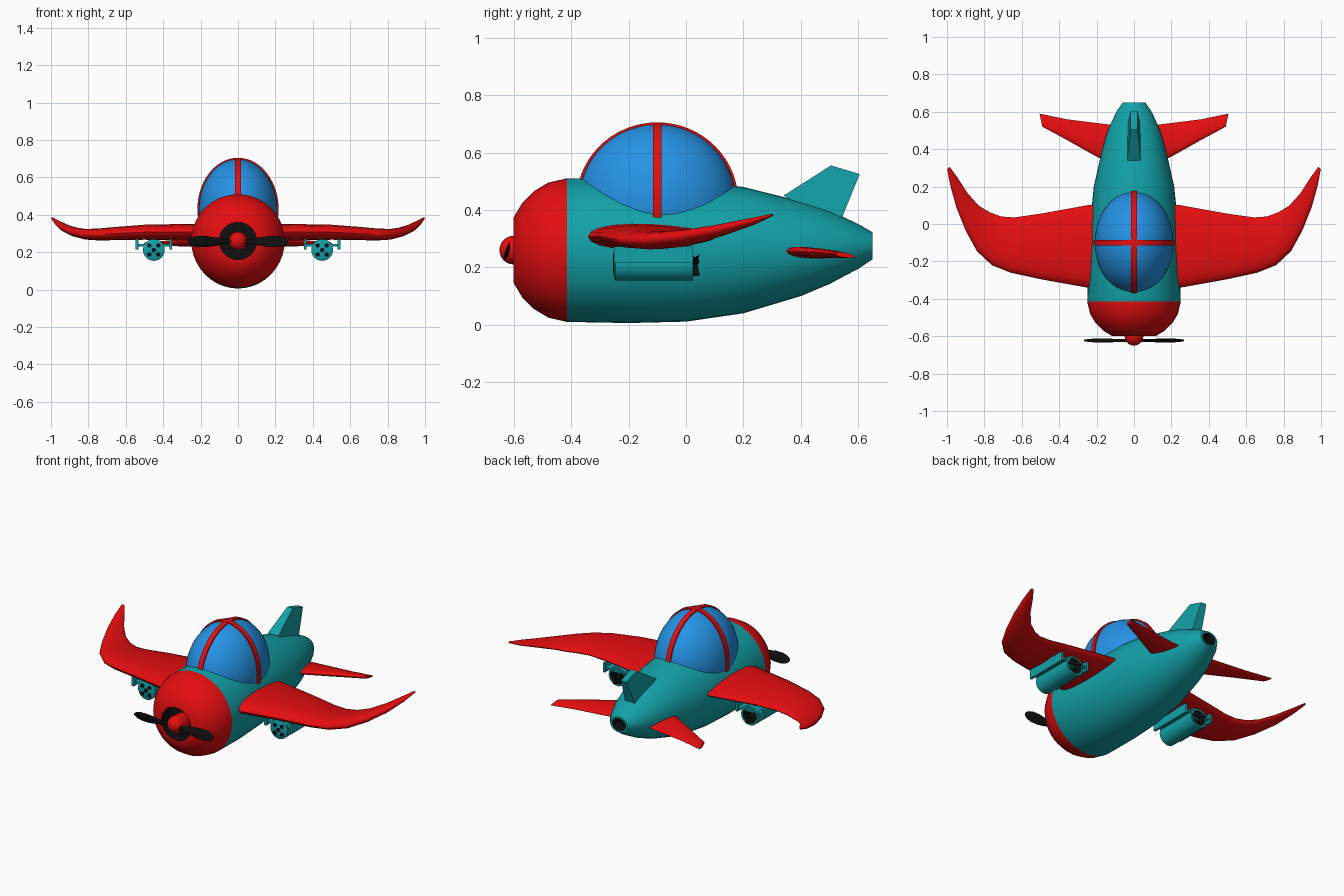
import bpy, bmesh, math
from mathutils import Vector, Matrix

if "Cube" in bpy.data.objects:
    bpy.data.objects.remove(bpy.data.objects["Cube"])


def material(name, rgb):
    m = bpy.data.materials.new(name)
    m.diffuse_color = (*rgb, 1)
    m.use_nodes = True
    m.node_tree.nodes["Principled BSDF"].inputs["Base Color"].default_value = m.diffuse_color
    return m


RED = material("red", (0.78, 0.004, 0.005))
TEAL = material("teal", (0.006, 0.36, 0.39))
BLUE = material("canopy blue", (0.018, 0.29, 0.78))
BLACK = material("black", (0.005, 0.005, 0.005))


def finish(name, bm, mats, angle=35):
    bmesh.ops.recalc_face_normals(bm, faces=bm.faces[:])
    me = bpy.data.meshes.new(name)
    bm.to_mesh(me)
    bm.free()
    for m in mats:
        me.materials.append(m)
    ob = bpy.data.objects.new(name, me)
    bpy.context.collection.objects.link(ob)
    bpy.ops.object.select_all(action='DESELECT')
    ob.select_set(True)
    bpy.context.view_layer.objects.active = ob
    bpy.ops.object.shade_smooth_by_angle(angle=math.radians(angle))
    return ob


def skin(bm, loops, band_mats=None):
    """Bridge closed point loops in order and cap both ends."""
    rows = [[bm.verts.new(p) for p in loop] for loop in loops]
    n = len(rows[0])
    band_mats = band_mats or [0] * (len(rows) - 1)
    for a, b, mi in zip(rows, rows[1:], band_mats):
        for i in range(n):
            j = (i + 1) % n
            bm.faces.new((a[i], a[j], b[j], b[i])).material_index = mi
    bm.faces.new(rows[0]).material_index = band_mats[0]
    bm.faces.new(rows[-1]).material_index = band_mats[-1]


def body(name, rings, mats, band_mats=None, n=40, x0=0, angle=35):
    """Rings are (y, half width, half height, centre z)."""
    bm = bmesh.new()
    skin(bm, [[(x0 + w * math.cos(2 * math.pi * i / n), y, z + h * math.sin(2 * math.pi * i / n))
               for i in range(n)] for y, w, h, z in rings], band_mats)
    return finish(name, bm, mats, angle)


def foil(name, sections, mat, up=(0, 0, 1), n=8, mirror=1, turn=None):
    """Loft airfoil sections given as (leading point, trailing point, half thickness)."""
    up, loops = Vector(up), []
    for le, te, t in sections:
        le, te = Vector(le), Vector(te)
        loop = []
        for i in range(2 * n):
            a = math.pi * i / n
            u = (1 - math.cos(a)) / 2
            loop.append(le.lerp(te, u) + up * t * math.sin(a) * (1.2 - 0.5 * u))
        loops.append([Vector((p.x * mirror, p.y, p.z)) for p in loop])
    bm = bmesh.new()
    skin(bm, loops)
    if turn:
        bm.transform(turn)
    return finish(name, bm, [mat], 50)


def box(name, x, y, z, mat):
    bm = bmesh.new()
    skin(bm, [[(x[0], v, z[0]), (x[1], v, z[0]), (x[1], v, z[1]), (x[0], v, z[1])] for v in y])
    return finish(name, bm, [mat])


# Fuselage with red cowl, dark nose intake and dark tail pipe
body("fuselage", [
    (-0.53, 0.10, 0.10, 0.26), (-0.60, 0.10, 0.10, 0.26), (-0.60, 0.115, 0.115, 0.26),
    (-0.57, 0.165, 0.165, 0.26), (-0.53, 0.205, 0.205, 0.26), (-0.48, 0.235, 0.235, 0.26),
    (-0.415, 0.25, 0.25, 0.26), (-0.2, 0.247, 0.251, 0.257), (0.0, 0.235, 0.246, 0.257),
    (0.2, 0.215, 0.22, 0.26), (0.4, 0.17, 0.165, 0.265), (0.5, 0.14, 0.128, 0.27),
    (0.6, 0.095, 0.078, 0.273), (0.65, 0.06, 0.047, 0.275), (0.65, 0.045, 0.037, 0.275),
    (0.58, 0.045, 0.037, 0.275)],
    [RED, TEAL, BLACK], [2, 0, 0, 0, 0, 0] + [1] * 8 + [2])

# Canopy glass
bm = bmesh.new()
bmesh.ops.create_uvsphere(bm, u_segments=40, v_segments=24, radius=1,
                          matrix=Matrix.Translation((0, -0.1, 0.43)) @ Matrix.Diagonal((0.21, 0.275, 0.268, 1)))
bmesh.ops.delete(bm, geom=[v for v in bm.verts if v.co.z < 0.32], context='VERTS')
finish("canopy", bm, [BLUE])

# Canopy frame: one lengthwise and one crosswise band
for name, radius, along_y in (("canopy_band_long", 0.275, True), ("canopy_band_cross", 0.21, False)):
    loops = []
    for i in range(37):
        a = math.radians(-15 + 210 * i / 36)
        loop = []
        for grow, side in ((-0.01, -0.015), (0.007, -0.015), (0.007, 0.015), (-0.01, 0.015)):
            r, z = (radius + grow) * math.cos(a), 0.43 + (0.268 + grow) * math.sin(a)
            loop.append((side, -0.1 + r, z) if along_y else (r, -0.1 + side, z))
        loops.append(loop)
    bm = bmesh.new()
    skin(bm, loops)
    finish(name, bm, [RED])

# Tail fin: tapered slab
bm = bmesh.new()
skin(bm, [[(-0.036, 0.34, 0.45), (0.036, 0.34, 0.45), (0.036, 0.53, 0.34), (-0.036, 0.53, 0.34)],
          [(-0.018, 0.505, 0.555), (0.018, 0.505, 0.555), (0.018, 0.605, 0.525), (-0.018, 0.605, 0.525)]])
finish("tail_fin", bm, [TEAL])

# Spinner and two propeller blades
body("spinner", [(-0.53, 0.045, 0.045, 0.26)] +
     [(-0.60 - 0.05 * math.sin(a), 0.05 * math.cos(a), 0.05 * math.cos(a), 0.26)
      for a in [math.radians(d) for d in (0, 15, 30, 45, 60, 75, 88)]], [RED], n=24)
blade = [(0.03, 0.012, 0.008), (0.08, 0.013, 0.008), (0.12, 0.022, 0.008), (0.17, 0.03, 0.007),
         (0.22, 0.03, 0.006), (0.25, 0.022, 0.005), (0.268, 0.008, 0.003)]
for name, ang in (("propeller_blade_right", 0), ("propeller_blade_left", math.pi)):
    foil(name, [((x, -0.008 * w / 0.03, -w), (x, 0.008 * w / 0.03, w), t) for x, w, t in blade], BLACK,
         up=(0, -1, 0), turn=Matrix.Translation((0, -0.622, 0.257)) @ Matrix.Rotation(ang, 4, 'Y'))

# Main wing stations: leading x, y, trailing x, y, centre z, half thickness
wing = [(0.10, -0.36, 0.10, 0.12, 0.307, 0.046), (0.25, -0.34, 0.25, 0.10, 0.307, 0.046),
        (0.50, -0.295, 0.50, 0.055, 0.307, 0.041), (0.66, -0.26, 0.64, 0.035, 0.300, 0.036),
        (0.76, -0.22, 0.71, 0.040, 0.295, 0.033), (0.84, -0.145, 0.77, 0.062, 0.296, 0.029),
        (0.90, -0.035, 0.83, 0.098, 0.308, 0.025), (0.95, 0.09, 0.89, 0.165, 0.330, 0.020),
        (0.982, 0.205, 0.945, 0.25, 0.358, 0.013), (0.999, 0.295, 0.985, 0.305, 0.382, 0.004)]
# Tailplane: leading point, trailing point, half thickness
tail = [((0.08, 0.30, 0.258), (0.08, 0.525, 0.243), 0.02), ((0.20, 0.36, 0.257), (0.20, 0.54, 0.242), 0.019),
        ((0.36, 0.45, 0.253), (0.36, 0.56, 0.24), 0.015), ((0.49, 0.52, 0.248), (0.505, 0.59, 0.237), 0.009)]

for side, s in (("right", 1), ("left", -1)):
    foil("wing_" + side, [((a, b, z), (c, d, z), t) for a, b, c, d, z, t in wing], RED, n=10, mirror=s)
    foil("tailplane_" + side, tail, RED, mirror=s)
    # Under-wing pod with hollow dark rear
    x = 0.45 * s
    body("pod_" + side, [(-0.25, 0.05, 0.05, 0.212), (-0.245, 0.058, 0.058, 0.212), (0.025, 0.058, 0.058, 0.212),
                         (0.025, 0.046, 0.046, 0.212), (-0.03, 0.046, 0.046, 0.212)],
         [TEAL, BLACK], [0, 0, 0, 1], n=24, x0=x)
    # Dark muzzle holes on the pod face
    for k in range(5):
        a = math.radians(45 + 90 * k)
        r = 0.034 if k < 4 else 0
        hx, hz = x + r * math.cos(a), 0.212 + r * math.sin(a)
        body(f"pod_hole_{k + 1}_{side}", [(-0.255, 0.012, 0.012, hz), (-0.249, 0.012, 0.012, hz)],
             [BLACK], n=10, x0=hx)
    # Rear fan
    for k in range(3):
        turn = Matrix.Translation((x, 0.03, 0.212)) @ Matrix.Rotation(math.radians(90 + 120 * k), 4, 'Y')
        foil(f"pod_fan_{k + 1}_{side}", [((0, -0.01, -0.006), (0, 0.01, 0.006), 0.003),
                                         ((0.042, -0.015, -0.014), (0.042, 0.018, 0.014), 0.003)],
             BLACK, up=(0, -1, 0), n=4, turn=turn)
    # Side rails, their web and the mount to the wing
    box("pod_web_" + side, (x - 0.09, x + 0.09), (-0.24, 0.02), (0.232, 0.244), TEAL)
    box("pod_mount_" + side, (x - 0.02, x + 0.02), (-0.2, 0.0), (0.25, 0.30), TEAL)
    for tag, o in (("outer", 0.09 * s), ("inner", -0.09 * s)):
        box(f"pod_rail_{tag}_{side}", (x + o - 0.007, x + o + 0.007), (-0.25, 0.025), (0.215, 0.272), TEAL)
